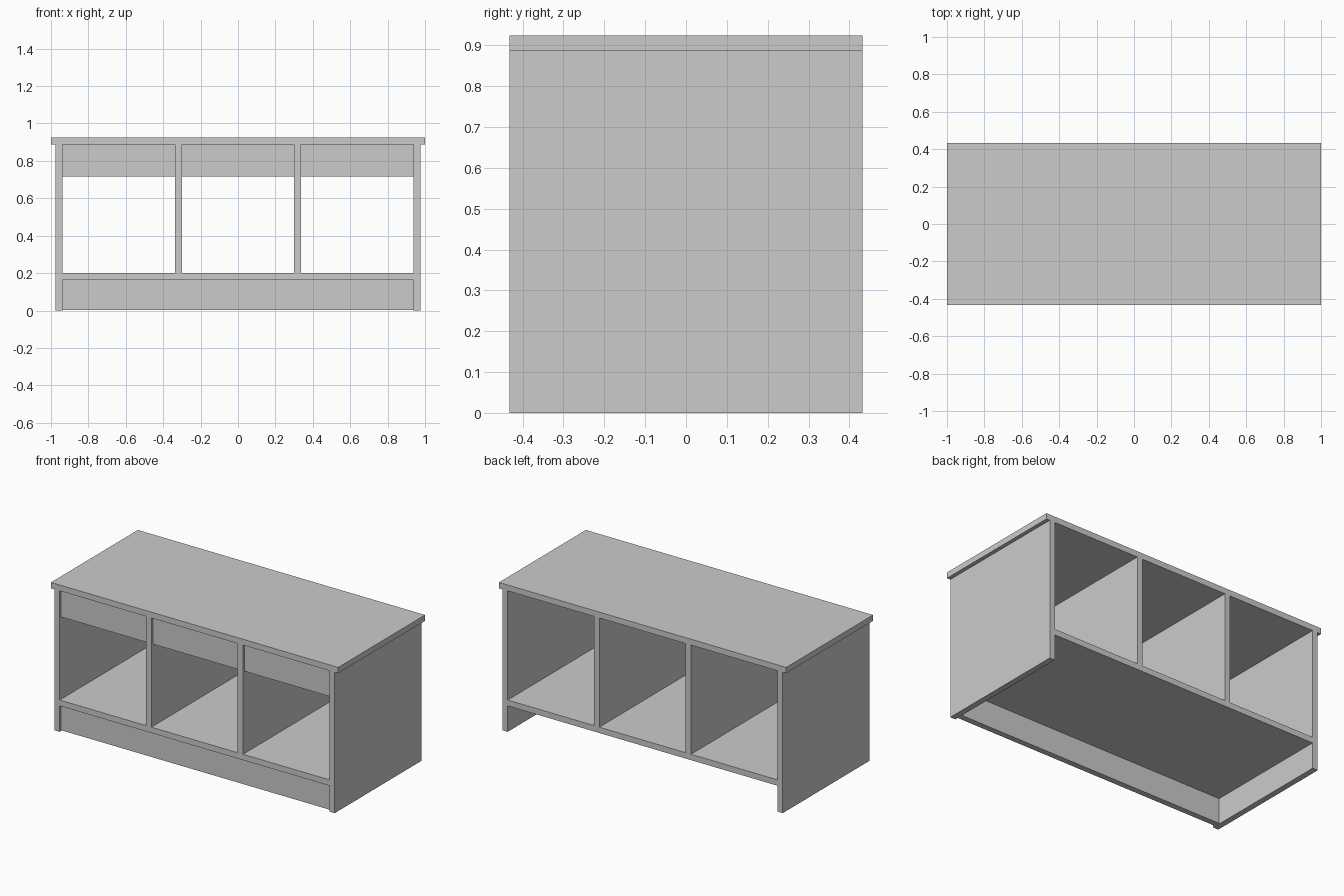
import bpy

if "Cube" in bpy.data.objects:
    bpy.data.objects.remove(bpy.data.objects["Cube"])

T = 0.037          # board thickness
D = 0.432          # half depth
H = 0.924          # total height
TOP = H - T        # underside of the top
X_OUT = 0.976      # outer face of the side panels
X_IN = X_OUT - T
SHELF = 0.2        # upper face of the shelf
RECESS = 0.015     # setback of rails and kick board


def board(name, x, y, z):
    """Box from (min, max) ranges on each axis."""
    bpy.ops.mesh.primitive_cube_add(size=1, location=[(a + b) / 2 for a, b in (x, y, z)])
    ob = bpy.context.object
    ob.name = name
    ob.scale = [b - a for a, b in (x, y, z)]
    bpy.ops.object.transform_apply(location=False, rotation=False, scale=True)
    return ob


# Top and shelf
board("bench_top", (-1, 1), (-D, D), (TOP, H))
board("shelf", (-X_IN, X_IN), (-D, D), (SHELF - T, SHELF))

# Side panels
board("left_side", (-X_OUT, -X_IN), (-D, D), (0, TOP))
board("right_side", (X_IN, X_OUT), (-D, D), (0, TOP))

# Kick board under the shelf
front = (-D + RECESS, -D + RECESS + T)
board("kick_board", (-X_IN, X_IN), front, (0.004, SHELF - T))

# Three equal bays: a top rail in each, dividers between them
bay = (2 * X_IN - 2 * T) / 3
for i in range(3):
    x0 = -X_IN + i * (bay + T)
    board(f"top_rail_{i + 1}", (x0, x0 + bay), front, (0.717, TOP))
    if i < 2:
        board(f"divider_{i + 1}", (x0 + bay, x0 + bay + T), (-D, D), (SHELF, TOP))
